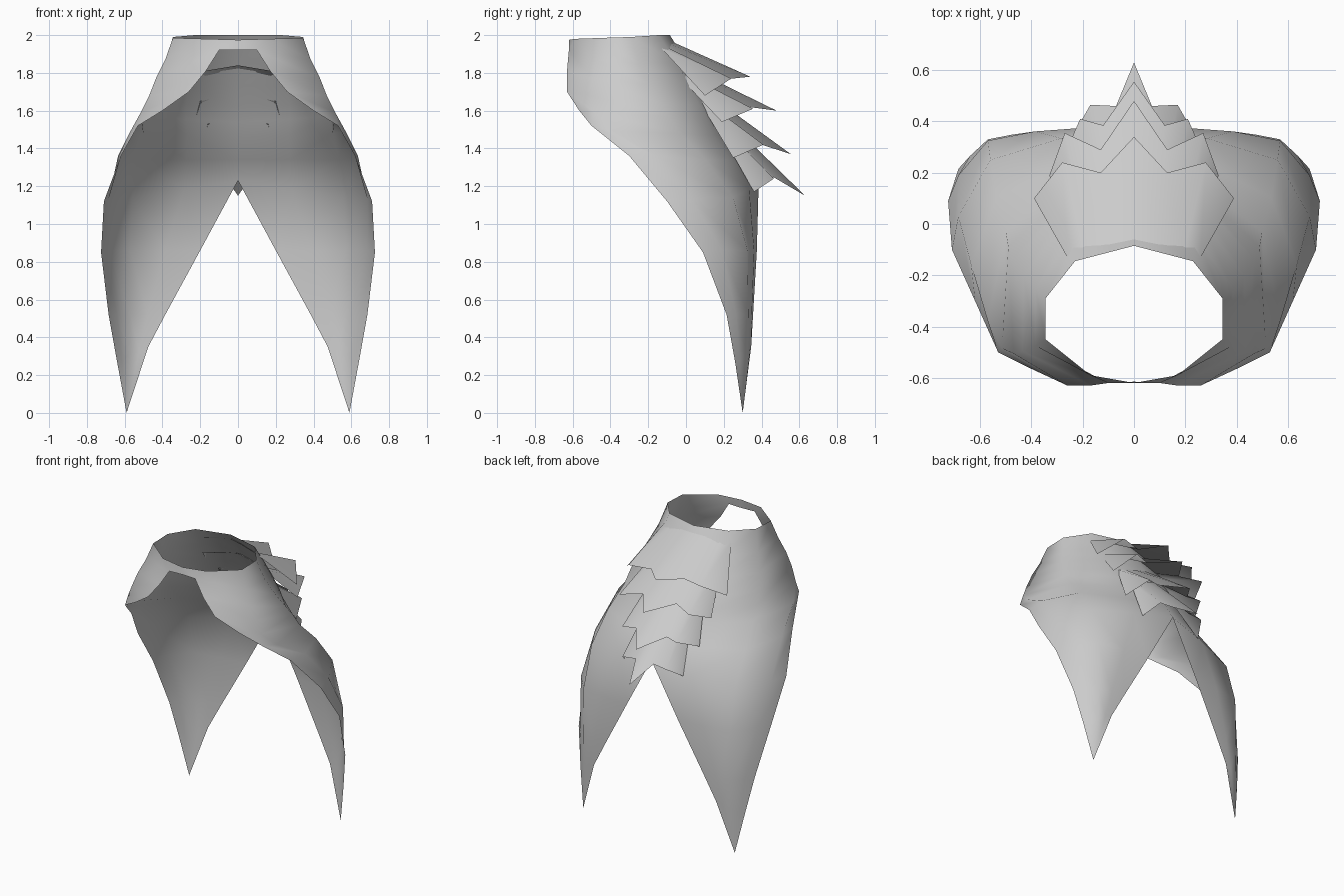
import bpy
import bmesh
from mathutils import Vector

cube = bpy.data.objects.get("Cube")
if cube:
    bpy.data.objects.remove(cube, do_unlink=True)

# Single cloth colour
cloth = bpy.data.materials.new("grey_cloth")
cloth.use_nodes = True
grey = (0.6, 0.6, 0.6, 1)
cloth.diffuse_color = grey
cloth.node_tree.nodes["Principled BSDF"].inputs["Base Color"].default_value = grey


def make_sheet(name, rows, extra=()):
    """Loft a grid of rows (top to bottom), then mirror it across x."""
    bm = bmesh.new()
    grid = [[bm.verts.new(p) for p in row] for row in rows]
    for upper, lower in zip(grid, grid[1:]):
        for j in range(len(upper) - 1):
            bm.faces.new((upper[j], lower[j], lower[j + 1], upper[j + 1]))
    if extra:
        top, bottom = [bm.verts.new(p) for p in extra]
        bm.faces.new((top, bottom, grid[1][0], grid[0][0]))
    bmesh.ops.remove_doubles(bm, verts=bm.verts, dist=0.0005)
    mesh = bpy.data.meshes.new(name)
    bm.to_mesh(mesh)
    bm.free()
    obj = bpy.data.objects.new(name, mesh)
    bpy.context.collection.objects.link(obj)
    mesh.materials.append(cloth)
    mesh.shade_smooth()
    mirror = obj.modifiers.new("mirror", "MIRROR")
    mirror.use_clip = True


def drape_row(points, bulge):
    """Add a point between the back corner and the back, pushed outward."""
    edge, side, corner, back = [Vector(p) for p in points]
    along = back - corner
    outward = Vector((along.y, -along.x, 0))
    return [edge, side, corner, (corner + back) / 2 + outward * bulge, back]


# Cloak: neck ring, then draped rows as front edge, side, back corner, back
neck = [(.17, -.59, 1.98), (.345, -.45, 1.985), (.345, -.29, 1.99),
        (.23, -.145, 2), (0, -.085, 2)]
drape = [
    ((.1, -.62, 1.92), (.385, -.475, 1.87), (.385, -.25, 1.85), (0, 0, 1.86)),
    ((.17, -.63, 1.81), (.435, -.495, 1.77), (.43, -.2, 1.74), (0, .085, 1.73)),
    ((.26, -.63, 1.7), (.47, -.505, 1.68), (.47, -.14, 1.64), (0, .155, 1.62)),
    ((.4, -.565, 1.6), (.515, -.485, 1.59), (.49, -.09, 1.57), (0, .205, 1.54)),
    ((.53, -.5, 1.52), (.57, -.38, 1.49), (.5, -.03, 1.48), (0, .25, 1.46)),
    ((.62, -.3, 1.36), (.635, -.16, 1.36), (.535, .105, 1.34), (0, .32, 1.34)),
    ((.71, -.1, 1.12), (.685, .03, 1.13), (.56, .25, 1.14), (0, .385, 1.23)),
    ((.725, .09, .85), (.685, .19, .86), (.57, .325, .86), (.2, .375, .86)),
    ((.685, .215, .52), (.64, .265, .52), (.57, .33, .52), (.385, .355, .52)),
    ((.64, .26, .27), (.615, .285, .28), (.57, .325, .31), (.475, .345, .35)),
    ((.59, .3, 0),) * 4,
]
rows = [drape_row(p, max(.03, .2 - .033 * i)) for i, p in enumerate(drape)]
make_sheet("cloak", [neck] + rows, extra=((0, -.62, 1.975), (0, -.615, 1.92)))

# Overlapping back scales: top (half width, y, z), side, corner, notch, tip
scales = [
    ((.26, -.085, 1.97), (.39, .1, 1.68), (.28, .24, 1.77), (.13, .2, 1.765), (0, .34, 1.78)),
    ((.24, -.01, 1.84), (.33, .19, 1.54), (.27, .355, 1.61), (.13, .29, 1.625), (0, .48, 1.6)),
    ((.2, .115, 1.69), (.28, .25, 1.35), (.21, .41, 1.42), (.12, .385, 1.425), (0, .555, 1.37)),
    ((.16, .2, 1.57), (.23, .36, 1.17), (.17, .465, 1.24), (.07, .46, 1.25), (0, .63, 1.15)),
]
for number, (top, *hem) in enumerate(scales, 1):
    width, y, z = top
    top_row = [(width * f, y - .045 * f * f, z - .04 * f) for f in (1, .75, .4, 0)]
    make_sheet(f"back_scale_{number}", [top_row, hem])
